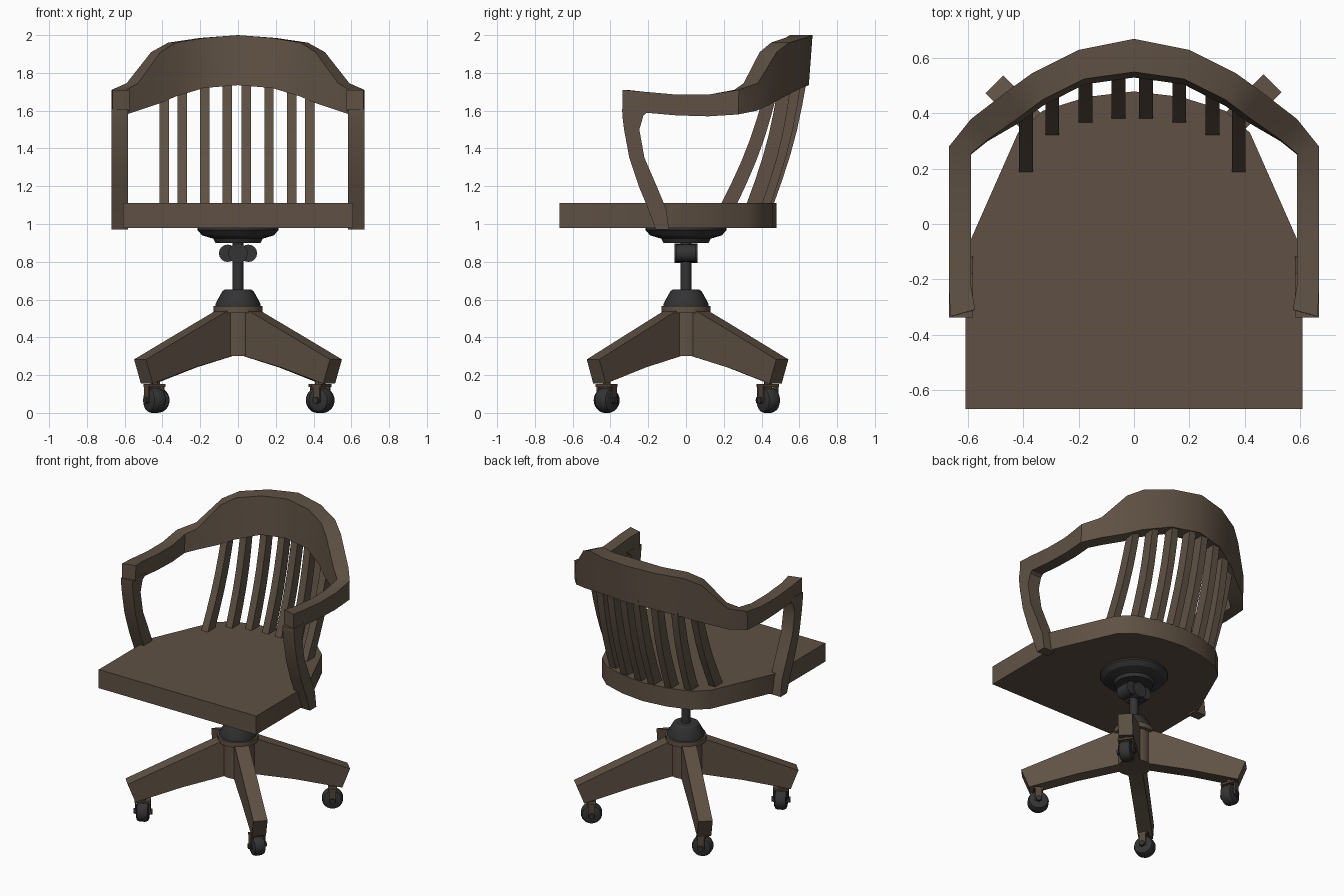
import bpy, bmesh, math
from mathutils import Matrix, Vector

cube = bpy.data.objects.get("Cube")
if cube:
    bpy.data.objects.remove(cube)


def material(name, rgb):
    m = bpy.data.materials.new(name)
    m.use_nodes = True
    m.diffuse_color = (*rgb, 1)
    m.node_tree.nodes["Principled BSDF"].inputs["Base Color"].default_value = (*rgb, 1)
    return m


wood = material("brown wood", (0.115, 0.083, 0.058))
metal = material("dark metal", (0.033, 0.033, 0.034))
bracket = material("bronze bracket", (0.09, 0.062, 0.042))
parts = []


def finish(name, bm, mat, matrix=Matrix()):
    bmesh.ops.recalc_face_normals(bm, faces=bm.faces)
    mesh = bpy.data.meshes.new(name)
    bm.to_mesh(mesh)
    bm.free()
    mesh.materials.append(mat)
    ob = bpy.data.objects.new(name, mesh)
    bpy.context.collection.objects.link(ob)
    ob.matrix_world = matrix
    parts.append(ob)
    return ob


def loft(name, rings, mat, matrix=Matrix()):
    """Skin a run of matching cross-sections and cap both ends."""
    bm = bmesh.new()
    rows = [[bm.verts.new(p) for p in ring] for ring in rings]
    n = len(rows[0])
    for a, b in zip(rows, rows[1:]):
        for i in range(n):
            j = (i + 1) % n
            bm.faces.new((a[i], a[j], b[j], b[i]))
    bm.faces.new(rows[0])
    bm.faces.new(rows[-1])
    return finish(name, bm, mat, matrix)


def lathe(name, profile, mat, matrix=Matrix(), sides=24):
    """Turn (radius, height) points around the z axis."""
    rings = [[(r * math.cos(t), r * math.sin(t), z)
              for t in (math.tau * i / sides for i in range(sides))]
             for r, z in profile]
    return loft(name, rings, mat, matrix)


def box(name, lo, hi, mat, matrix=Matrix()):
    rings = [[(lo[0], lo[1], z), (hi[0], lo[1], z), (hi[0], hi[1], z), (lo[0], hi[1], z)]
             for z in (lo[2], hi[2])]
    return loft(name, rings, mat, matrix)


# Seat: square front, tapering to a rounded back
half = [(0.61, -0.67), (0.61, -0.1), (0.42, 0.33), (0.33, 0.41), (0.17, 0.46)]
outline = half + [(0, 0.48)] + [(-x, y) for x, y in reversed(half)]
loft("seat", [[(x, y, z) for x, y in outline] for z in (0.98, 1.11)], wood)

# Armrests and crest rail in one sweep: outer x, y, inner x, y, bottom, top
rail = [
    (0.665, -0.335, 0.575, -0.31, 1.60, 1.71),
    (0.67, -0.22, 0.59, -0.22, 1.59, 1.70),
    (0.67, -0.05, 0.59, -0.05, 1.575, 1.685),
    (0.67, 0.12, 0.59, 0.12, 1.57, 1.685),
    (0.67, 0.28, 0.59, 0.255, 1.58, 1.71),
    (0.59, 0.38, 0.53, 0.305, 1.60, 1.745),
    (0.46, 0.48, 0.41, 0.39, 1.64, 1.91),
    (0.37, 0.545, 0.33, 0.45, 1.675, 1.96),
    (0.20, 0.63, 0.18, 0.525, 1.72, 1.985),
]


def rail_ring(ox, oy, ix, iy, low, high):
    lean = (high - low - 0.1) * 0.12
    return [(ox, oy - lean, low), (ox, oy, high), (ix, iy, high), (ix, iy - lean, low)]


rings = [rail_ring(*s) for s in rail]
mirrored = [[(-x, y, z) for x, y, z in ring] for ring in reversed(rings)]
loft("arm_and_crest_rail", rings + [rail_ring(0, 0.67, 0, 0.55, 1.735, 2.0)] + mirrored, wood)

# Curved arm posts: height, front y, back y
post = [(1.61, -0.338, -0.18), (1.575, -0.337, -0.225), (1.5, -0.328, -0.247),
        (1.35, -0.30, -0.22), (1.2, -0.25, -0.155), (1.08, -0.2, -0.105), (0.97, -0.16, -0.09)]
for side, s in (("left", 1), ("right", -1)):
    loft(f"{side}_arm_post",
         [[(s * 0.582, f, z), (s * 0.67, f, z), (s * 0.67, b, z), (s * 0.582, b, z)]
          for z, f, b in post], wood)

# Back slats: x, bottom y, top y, top z
slats = [(0.05, 0.42, 0.605, 1.76), (0.17, 0.405, 0.575, 1.75),
         (0.29, 0.36, 0.52, 1.72), (0.385, 0.225, 0.445, 1.68)]
for side, s in (("left", 1), ("right", -1)):
    for n, (x, y0, y1, top) in enumerate(slats):
        rings = []
        for i in range(6):
            t = i / 5
            y = y0 + (y1 - y0) * t + 0.02 * math.sin(math.pi * t)
            d = 0.042 - 0.008 * t
            z = 1.1 + (top - 1.1) * t
            cx = s * x - 0.006
            rings.append([(cx - 0.025, y - d, z), (cx + 0.025, y - d, z),
                          (cx + 0.025, y + d, z), (cx - 0.025, y + d, z)])
        loft(f"{side}_back_slat_{n + 1}", rings, wood)

# Swivel mechanism under the seat
lathe("seat_dish", [(0.215, 0.985), (0.215, 0.968), (0.19, 0.94), (0.13, 0.922),
                    (0.12, 0.9), (0.03, 0.9)], metal, sides=32)
lathe("centre_post", [(0.028, 0.62), (0.028, 0.91)], metal, sides=16)
for name, x, r, d in (("tilt_barrel", 0, 0.052, 0.06), ("left_tilt_knob", 0.055, 0.046, 0.05),
                      ("right_tilt_knob", -0.055, 0.046, 0.05)):
    lathe(name, [(r, -d), (r, d)], metal,
          Matrix.Translation((x, 0, 0.845)) @ Matrix.Rotation(math.pi / 2, 4, 'X'), 16)
lathe("post_collar", [(0.118, 0.56), (0.118, 0.58), (0.082, 0.645), (0.07, 0.652)], metal)

# Wooden hub and four sloping legs
lathe("hub", [(0.108, 0.30), (0.108, 0.535)], wood)
lathe("hub_cap", [(0.13, 0.53), (0.13, 0.565)], wood)
leg = [(0.04, 0.305, 0.04, 0.55), (0.09, 0.30, 0.11, 0.545),
       (0.36, 0.24, 0.40, 0.42), (0.665, 0.155, 0.715, 0.283)]
for n, (deg, swivel) in enumerate(((45.5, 35), (135, 20), (223.5, -60), (316.5, -35))):
    turn = Matrix.Rotation(math.radians(deg), 4, 'Z')
    w = 0.046
    loft(f"leg_{n + 1}", [[(r0, -w, z0), (r0, w, z0), (r1, w, z1), (r1, -w, z1)]
                          for r0, z0, r1, z1 in leg], wood, turn)

    # Caster: stem, forked bracket, wheel and axle caps
    spot = turn @ Vector((0.61, 0, 0))
    place = Matrix.Translation(spot) @ Matrix.Rotation(math.radians(swivel), 4, 'Z')
    lathe(f"caster_stem_{n + 1}", [(0.02, 0.13), (0.02, 0.2)], bracket, place, 12)
    box(f"caster_bracket_{n + 1}", (-0.03, -0.05, 0.138), (0.03, 0.05, 0.152), bracket, place)
    for s in (-1, 1):
        y = sorted((s * 0.042, s * 0.05))
        box(f"caster_fork_{n + 1}", (-0.022, y[0], 0.055), (0.022, y[1], 0.14), bracket, place)
    axle = place @ Matrix.Translation((0, 0, 0.067)) @ Matrix.Rotation(math.pi / 2, 4, 'X')
    lathe(f"caster_wheel_{n + 1}", [(0.045, -0.041), (0.06, -0.034), (0.067, -0.018),
                                    (0.067, 0.018), (0.06, 0.034), (0.045, 0.041)], metal, axle)
    lathe(f"caster_axle_{n + 1}", [(0.018, -0.06), (0.018, 0.06)], metal, axle, 12)

# Soft shading with crisp edges
bpy.ops.object.select_all(action='DESELECT')
for ob in parts:
    ob.select_set(True)
bpy.context.view_layer.objects.active = parts[0]
bpy.ops.object.shade_smooth_by_angle(angle=math.radians(30))
